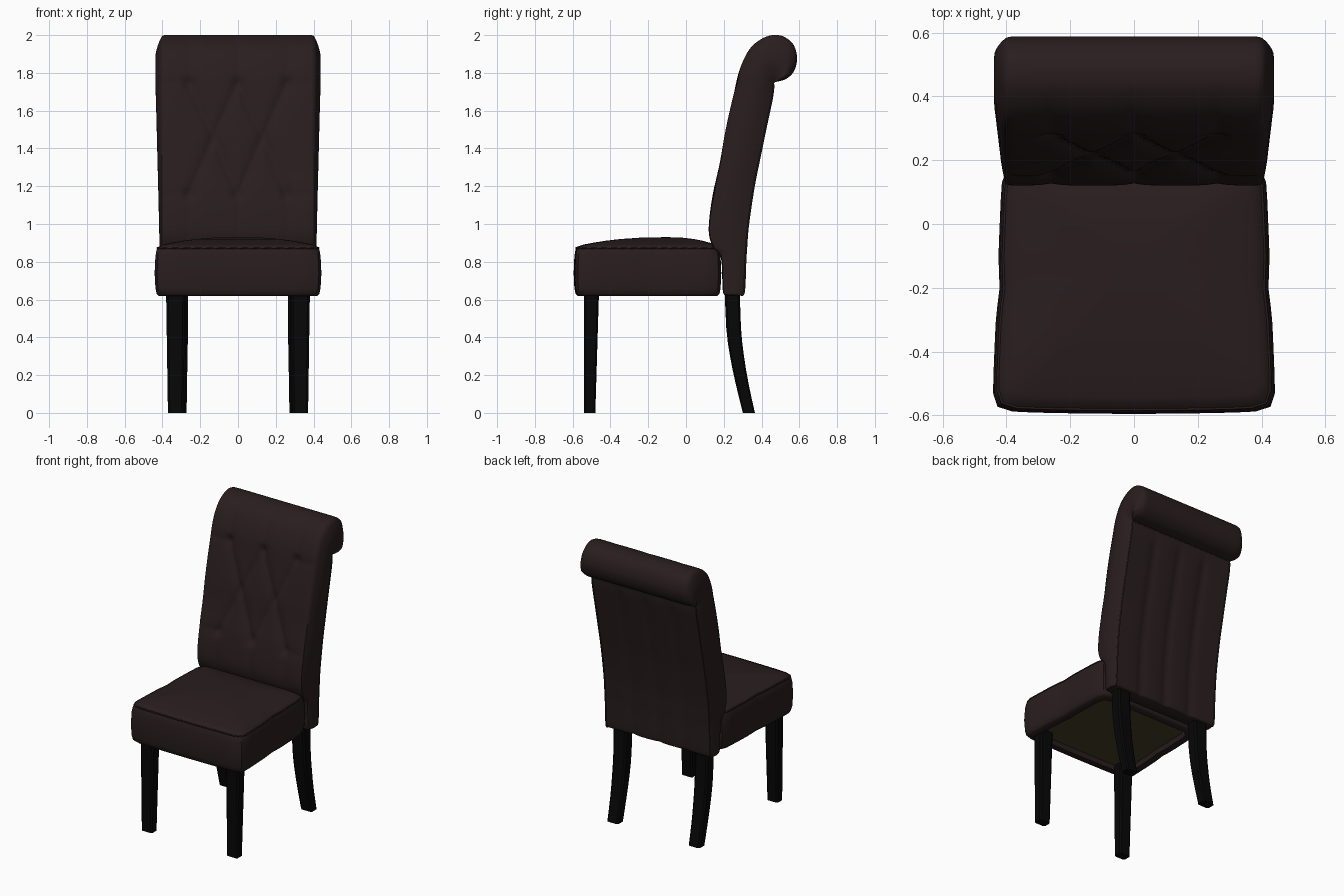
import bpy, bmesh, math
from mathutils import Vector

if "Cube" in bpy.data.objects:
    bpy.data.objects.remove(bpy.data.objects["Cube"])


def material(name, colour):
    m = bpy.data.materials.new(name)
    m.use_nodes = True
    m.diffuse_color = (*colour, 1)
    bsdf = m.node_tree.nodes["Principled BSDF"]
    bsdf.inputs["Base Color"].default_value = (*colour, 1)
    bsdf.inputs["Roughness"].default_value = 0.6
    return m


leather = material("dark brown leather", (0.022, 0.0125, 0.0135))
black_wood = material("black wood", (0.002, 0.002, 0.002))
lining = material("olive lining", (0.062, 0.047, 0.022))


def loft(name, rings, mats, smooth=True, rule=None):
    """Skin a list of closed rings and cap both ends."""
    bm = bmesh.new()
    rows = [[bm.verts.new(p) for p in ring] for ring in rings]
    n = len(rows[0])
    for a, b in zip(rows, rows[1:]):
        for i in range(n):
            j = (i + 1) % n
            bm.faces.new((a[i], a[j], b[j], b[i]))
    bm.faces.new(rows[0][::-1])
    bm.faces.new(rows[-1])
    bmesh.ops.recalc_face_normals(bm, faces=bm.faces)
    if rule:
        for f in bm.faces:
            f.material_index = rule(f)
    mesh = bpy.data.meshes.new(name)
    bm.to_mesh(mesh)
    bm.free()
    for m in mats:
        mesh.materials.append(m)
    ob = bpy.data.objects.new(name, mesh)
    bpy.context.collection.objects.link(ob)
    if smooth:
        bpy.ops.object.select_all(action="DESELECT")
        ob.select_set(True)
        bpy.context.view_layer.objects.active = ob
        bpy.ops.object.shade_smooth_by_angle(angle=math.radians(50))


def piping(name, points, closed=False):
    """Thin sewn cord along a path."""
    cu = bpy.data.curves.new(name, "CURVE")
    cu.dimensions = "3D"
    cu.bevel_depth = 0.005
    cu.bevel_resolution = 1
    sp = cu.splines.new("POLY")
    sp.points.add(len(points) - 1)
    for p, co in zip(sp.points, points):
        p.co = (*co, 1)
    sp.use_cyclic_u = closed
    cu.materials.append(leather)
    bpy.context.collection.objects.link(bpy.data.objects.new(name, cu))


def spline(pts, steps):
    """Catmull-Rom interpolation through tuples."""
    out = []
    for i in range(len(pts) - 1):
        p = [Vector(pts[min(max(k, 0), len(pts) - 1)]) for k in range(i - 1, i + 3)]
        for s in range(steps):
            t = s / steps
            out.append(0.5 * (2 * p[1] + (p[2] - p[0]) * t
                              + (2 * p[0] - 5 * p[1] + 4 * p[2] - p[3]) * t ** 2
                              + (3 * p[1] - p[0] - 3 * p[2] + p[3]) * t ** 3))
    return out + [Vector(pts[-1])]


def clamp(t):
    return min(max(t, 0), 1)


# Seat cushion: rounded, slightly tapering footprint, crowned top, recessed base
def seat_ring(s, z, shift=0.0):
    k, ring = 14, []
    side = [-1 + 2 * i / k for i in range(k)]
    square = ([(t, -1) for t in side] + [(1, t) for t in side]
              + [(-t, 1) for t in side] + [(-1, -t) for t in side])
    for u, v in square:
        r = (abs(u) ** 18 + abs(v) ** 18) ** (-1 / 18)
        u, v = u * r, v * r
        y = -0.2 + shift + 0.383 * v * s - 0.008 * s * (1 - u * u) * (v < 0)
        half = 0.425 - 0.016 * v - 0.008 * math.exp(-(v / 0.15) ** 2)
        ring.append((u * s * half, y, z))
    return ring


seat = [(0.02, 0.652), (0.83, 0.652), (0.845, 0.64), (0.85, 0.62), (0.96, 0.62), (0.985, 0.63),
        (1.0, 0.66), (1.01, 0.74), (1.0, 0.83), (0.985, 0.865), (0.965, 0.88)]
rings = [seat_ring(s, z) for s, z in seat]
rings += [seat_ring(s, 0.88 + 0.05 * (1 - s ** 2.4), 0.1 * (1 - s))
          for s in (0.9, 0.8, 0.65, 0.5, 0.3, 0.12, 0.02)]


def seat_rule(f):
    c = f.calc_center_median()
    return 1 if f.normal.z < -0.5 and 0.645 < c.z < 0.66 else 0


loft("seat_cushion", rings, [leather, lining], rule=seat_rule)
piping("seat_piping", seat_ring(0.975, 0.873), closed=True)

# Backrest outline: front y, front z, rear y, rear z, from base to scroll end
outline = [
    (0.215, 0.622, 0.29, 0.622), (0.195, 0.645, 0.308, 0.645),
    (0.185, 0.82, 0.315, 0.80), (0.142, 0.88, 0.32, 0.88),
    (0.12, 0.97, 0.33, 1.0), (0.14, 1.15, 0.36, 1.2), (0.178, 1.32, 0.39, 1.35),
    (0.21, 1.5, 0.425, 1.52), (0.25, 1.68, 0.455, 1.66), (0.285, 1.82, 0.463, 1.72),
    (0.34, 1.93, 0.465, 1.742), (0.42, 1.99, 0.466, 1.745), (0.5, 1.998, 0.467, 1.747),
    (0.565, 1.955, 0.468, 1.748), (0.588, 1.88, 0.469, 1.749), (0.572, 1.81, 0.47, 1.75),
    (0.53, 1.768, 0.47, 1.751), (0.478, 1.753, 0.47, 1.752)]
path = spline(outline, 9)

# Diamond tufting: buttons and the pleats (start, end, depth) that join them
TOP, MID, LOW, OUT, IN = 1.75, 1.46, 1.16, 0.26, 0.13
DEEP, SOFT = 0.022, 0.008
pleats = [((0, TOP), (0, 2.1), SOFT), ((0, LOW), (0, 0.85), SOFT)]
buttons = [(0, TOP), (0, LOW)]
for s in (-1, 1):
    buttons += [(s * OUT, TOP), (s * IN, MID), (s * OUT, LOW)]
    for x in (0, s * OUT):
        pleats += [((x, TOP), (s * IN, MID), DEEP), ((s * IN, MID), (x, LOW), DEEP)]
    for z, end in ((TOP, 2.1), (LOW, 0.85)):
        pleats += [((s * OUT, z), (s * OUT, end), SOFT), ((s * OUT, z), (s * 0.37, z), SOFT)]
pleats = [(Vector(a), Vector(b), depth) for a, b, depth in pleats]


def tuft(x, z):
    p, groove = Vector((x, z)), 0.0
    for a, b, depth in pleats:
        d = b - a
        t = clamp((p - a).dot(d) / d.length_squared)
        groove = max(groove, depth * math.exp(-(p - a - d * t).length / 0.03))
    hole = min((p - Vector(b)).length for b in buttons)
    return groove + 0.012 * math.exp(-(hole / 0.03) ** 2)


HALF, NX, NS = 0.402, 64, 9
rings = []
for i, (fy, fz, by, bz) in enumerate(path):
    a, b = path[max(i - 1, 0)], path[min(i + 1, len(path) - 1)]
    tan = Vector((b[0] - a[0], b[1] - a[1])).normalized()
    rise = clamp((fz - 0.9) / 0.9)
    fade = clamp((0.43 - fy) / 0.12) * clamp((fz - 0.84) / 0.1)
    gap = math.hypot(fy - by, fz - bz)
    bulge = (0.014 + 0.022 * rise) * min(1, gap / 0.12)
    ring = []
    # Padded front
    for k in range(NX + 1):
        x = HALF * (2 * k / NX - 1)
        d = 0.005 * math.exp(-(HALF - abs(x)) / 0.01) * min(1, gap / 0.1)
        if fade > 0:
            d += fade * tuft(x, fz)
        ring.append((x, fy + tan.y * d, fz - tan.x * d))
    # Domed side, channelled rear, domed side
    edge = ring[-1]
    side = []
    for k in range(1, NS + 1):
        t = k / (NS + 1)
        side.append((HALF + bulge * math.sin(math.pi * t) ** 0.9,
                     edge[1] + (by - edge[1]) * t, edge[2] + (bz - edge[2]) * t))
    ring += side
    rear_fade = clamp((1.74 - bz) / 0.1)
    for k in range(NX // 2 + 1):
        x = HALF * (1 - 4 * k / NX)
        d = min(abs(x - c) for c in (-0.2, 0, 0.2))
        ring.append((x, by - rear_fade * 0.012 * math.exp(-d / 0.025), bz))
    ring += [(-x, y, z) for x, y, z in reversed(side)]
    rings.append(ring)
loft("backrest", rings, [leather])

for s, label in ((-1, "right"), (1, "left")):
    piping(f"back_piping_{label}", [(s * HALF, p[2], p[3]) for p in path if p[3] < 1.74])

# Legs: chamfered tapered sections (z, y, half depth), the rear pair sweeping backwards
front_leg = [(0.0, -0.51, 0.03), (0.66, -0.50, 0.04)]
rear_leg = spline([(0.0, 0.333, 0.032), (0.15, 0.298, 0.034), (0.3, 0.27, 0.037),
                   (0.45, 0.252, 0.039), (0.66, 0.245, 0.04)], 2)
CUT = 0.75
corners = ((-CUT, -1), (CUT, -1), (1, -CUT), (1, CUT), (CUT, 1), (-CUT, 1), (-1, CUT), (-1, -CUT))
for s, label in ((-1, "right"), (1, "left")):
    for name, centre, sections in (("front", 0.33, front_leg), ("rear", 0.315, rear_leg)):
        loft(f"{name}_leg_{label}",
             [[(s * centre + u * (h + 0.011), y + v * h, z) for u, v in corners]
              for z, y, h in sections], [black_wood], smooth=False)
